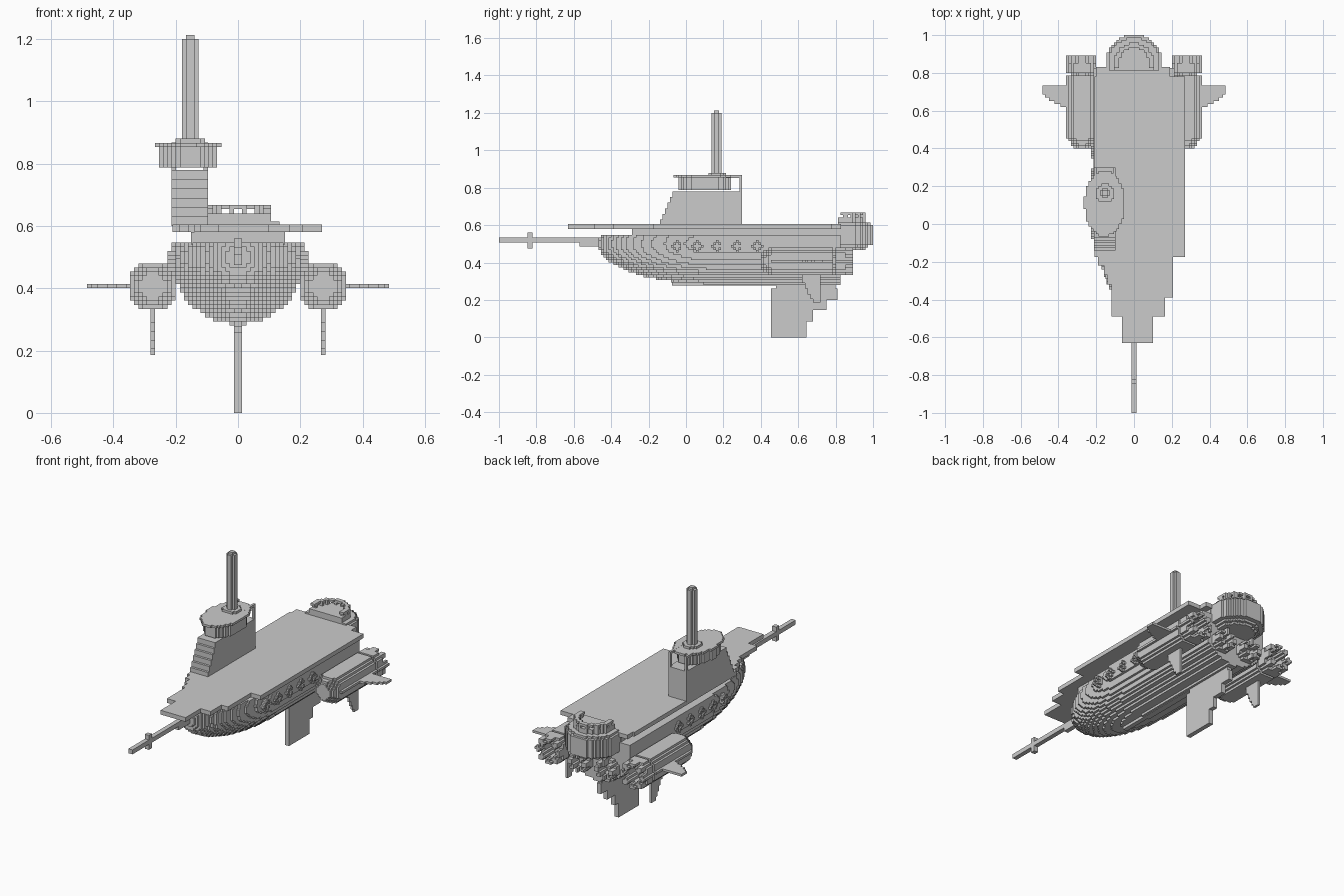
import bpy
import bmesh
import math
from mathutils import Vector

if "Cube" in bpy.data.objects:
    bpy.data.objects.remove(bpy.data.objects["Cube"])

V = 2 / 150  # edge length of one block


def finish(name, bm):
    bmesh.ops.recalc_face_normals(bm, faces=bm.faces)
    mesh = bpy.data.meshes.new(name)
    bm.to_mesh(mesh)
    bm.free()
    obj = bpy.data.objects.new(name, mesh)
    bpy.context.collection.objects.link(obj)
    return obj


def blocks(name, lo, hi, inside):
    """Skin of all grid blocks in the box whose centre passes the test."""
    spans = [range(math.floor(a / V), math.ceil(b / V)) for a, b in zip(lo, hi)]
    cells = {(i, j, k) for i in spans[0] for j in spans[1] for k in spans[2]
             if inside((i + .5) * V, (j + .5) * V, (k + .5) * V)}
    bm, verts = bmesh.new(), {}

    def corner(c):
        if c not in verts:
            verts[c] = bm.verts.new(Vector(c) * V)
        return verts[c]

    for cell in cells:
        for axis in range(3):
            for side in (0, 1):
                other = list(cell)
                other[axis] += 2 * side - 1
                if tuple(other) in cells:
                    continue
                loop = []
                for u, v in ((0, 0), (1, 0), (1, 1), (0, 1)):
                    c = list(cell)
                    c[axis] += side
                    c[(axis + 1) % 3] += u
                    c[(axis + 2) % 3] += v
                    loop.append(corner(tuple(c)))
                bm.faces.new(loop if side else loop[::-1])
    # Join level blocks into larger panels
    bmesh.ops.dissolve_limit(bm, angle_limit=.01, verts=bm.verts, edges=bm.edges)
    return finish(name, bm)


def stepped(name, rows, end, lo, hi, place):
    """Extruded stair-step outline; each row is (start, left, right)."""
    left, right = [], []
    stops = [r[0] for r in rows[1:]] + [end]
    for (start, a, b), stop in zip(rows, stops):
        left += [(a, start), (a, stop)]
        right += [(b, start), (b, stop)]
    bm = bmesh.new()
    face = bm.faces.new([bm.verts.new(place(u, v, lo)) for u, v in right + left[::-1]])
    extruded = bmesh.ops.extrude_face_region(bm, geom=[face])["geom"]
    shift = Vector(place(0, 0, hi)) - Vector(place(0, 0, lo))
    bmesh.ops.translate(bm, vec=shift,
                        verts=[g for g in extruded if isinstance(g, bmesh.types.BMVert)])
    return finish(name, bm)


def box(name, x, y, z):
    return stepped(name, [(y[0], x[0], x[1])], y[1], z[0], z[1], flat)


def flat(u, v, w):
    return (u, v, w)


def upright(u, v, w):
    return (w, u, v)


def ellipse(name, centre, radii, z):
    (cx, cy), (rx, ry) = centre, radii
    return blocks(name, (cx - rx, cy - ry, z[0]), (cx + rx, cy + ry, z[1]),
                  lambda x, y, h: ((x - cx) / rx) ** 2 + ((y - cy) / ry) ** 2 < 1
                  and z[0] < h < z[1])


def nozzle(name, cx, cz, r, start, stop):
    """Open flared ring with a toothed rim."""
    def inside(x, y, z):
        d = math.hypot(x - cx, z - cz)
        if y < start + 2 * V:
            return d < r * .7
        if y < stop - 3 * V:
            return r * .55 < d < r
        return r * .55 < d < r and math.cos(8 * math.atan2(z - cz, x - cx)) > -.2
    return blocks(name, (cx - r, start, cz - r), (cx + r, stop, cz + r), inside)


# Hull with rounded bow, and the narrow band that carries the deck
def hull_shape(x, y, z):
    bow = min(0, (y - .14) / .61)
    return (x / .213) ** 2 + ((z - .5) / .215) ** 2 + bow ** 2 < 1


blocks("hull", (-.21, -.48, .28), (.21, .82, .545), hull_shape)
box("deck_support", (-.15, .15), (-.29, .82), (.54, .58))
box("keel_rib", (-V, V), (-.075, .8), (.277, .32))

# Lopsided deck
stepped("deck", [(-.63, -.063, .1), (-.49, -.12, .165), (-.39, -.12, .207),
                 (-.32, -.14, .207), (-.27, -.16, .207), (-.22, -.19, .207),
                 (-.175, -.21, .27), (.78, -.2, .19)], .83, .58, .605, flat)

# Bow ram with crosspiece
box("bow_ram", (-V, V), (-1, -.44), (.507, .533))
box("ram_root", (-V, V), (-.57, -.43), (.485, .51))
box("ram_crosspiece", (-V, V), (-.847, -.82), (.475, .56))

# Tower with stepped front, cabin, cap and rear rails
stepped("tower", [(.6 + .03 * i, -.14 + V * i, .3) for i in range(6)],
        .78, -.213, -.097, upright)
ellipse("tower_cabin", (-.155, .1), (.093, .14), (.78, .853))
ellipse("tower_cap", (-.155, .107), (.107, .173), (.853, .867))
for n, x in (("right", -.213), ("left", -.11)):
    box(n + "_rail", (x, x + V), (.2, .3), (.853, .867))
    box(n + "_rail_post", (x, x + V), (.287, .3), (.78, .853))

# Mast with cross-shaped section
mast_x, mast_y = -.153, .163
ellipse("mast_base", (mast_x, mast_y), (.047, .047), (.867, .88))
for n, a, b in (("wide", 2 * V, V), ("deep", V, 2 * V)):
    box("mast_" + n, (mast_x - a, mast_x + a), (mast_y - b, mast_y + b), (.87, 1.2))
box("mast_core", (mast_x - V, mast_x + V), (mast_y - V, mast_y + V), (1.19, 1.213))

# Central keel fin
stepped("keel_fin", [(0, .455, .645), (.085, .455, .68), (.145, .455, .75),
                     (.2, .455, .81), (.26, .48, .8)], .32, -V, V, upright)


# Stern gallery: half-round bowl below the deck, tiers and a crown above
def gallery(x, y, z):
    d = math.hypot(x, y - .85)
    if z < .5:
        return d < .09 + (z - .46) * 1.3
    if z < .605:
        return d < .152
    if z < .62:
        return d < .137
    return d < .107


blocks("stern_gallery", (-.16, .82, .467), (.16, 1, .64), gallery)


def crown(x, y, z):
    d = math.hypot(x, y - .85)
    return .08 < d < .107 and (z > .652 or math.cos(14 * math.atan2(y - .85, x)) > 0)


blocks("stern_crown", (-.11, .84, .64), (.11, .96, .666), crown)


# Side engine: rounded front, barrel, nozzle and two fins
def engine(side, s):
    cx, cz = s * 20.5 * V, 30.5 * V

    def barrel(x, y, z):
        r = .045 if y < .42 else min(.08, .055 + (y - .42) * .7)
        return math.hypot(x - cx, z - cz) < r

    blocks(side + "_engine", (cx - .09, .405, cz - .09), (cx + .09, .78, cz + .09), barrel)
    nozzle(side + "_engine_nozzle", cx, cz, .08, .77, .893)
    stepped(side + "_engine_side_fin",
            [(.33, .62, .733), (.39, .635, .733), (.42, .65, .733), (.45, .67, .733),
             (.47, .685, .733)], .485, cz - V / 2, cz + V / 2,
            lambda u, v, w: (s * v, u, w))
    stepped(side + "_engine_lower_fin",
            [(.185, .68, .72), (.205, .665, .72), (.23, .65, .72), (.26, .635, .72),
             (.29, .62, .72)], .335, cx - V / 2, cx + V / 2, upright)
    nozzle(side + "_stern_thruster", s * .087, .387, .06, .8, .893)

    # Porthole rims
    for i in range(5):
        py, pz = -.047 + 8 * V * i, .487

        def rim(x, y, z):
            dy, dz = abs(y - py), abs(z - pz)
            return dy + dz < .038 and max(dy, dz) < .027 and (
                dy + dz > .016 or abs(x) < .213)

        lo, hi = sorted((s * .187, s * .226))
        blocks(f"{side}_porthole_{i + 1}", (lo, py - .04, pz - .04),
               (hi, py + .04, pz + .04), rim)


for side, s in (("left", 1), ("right", -1)):
    engine(side, s)
